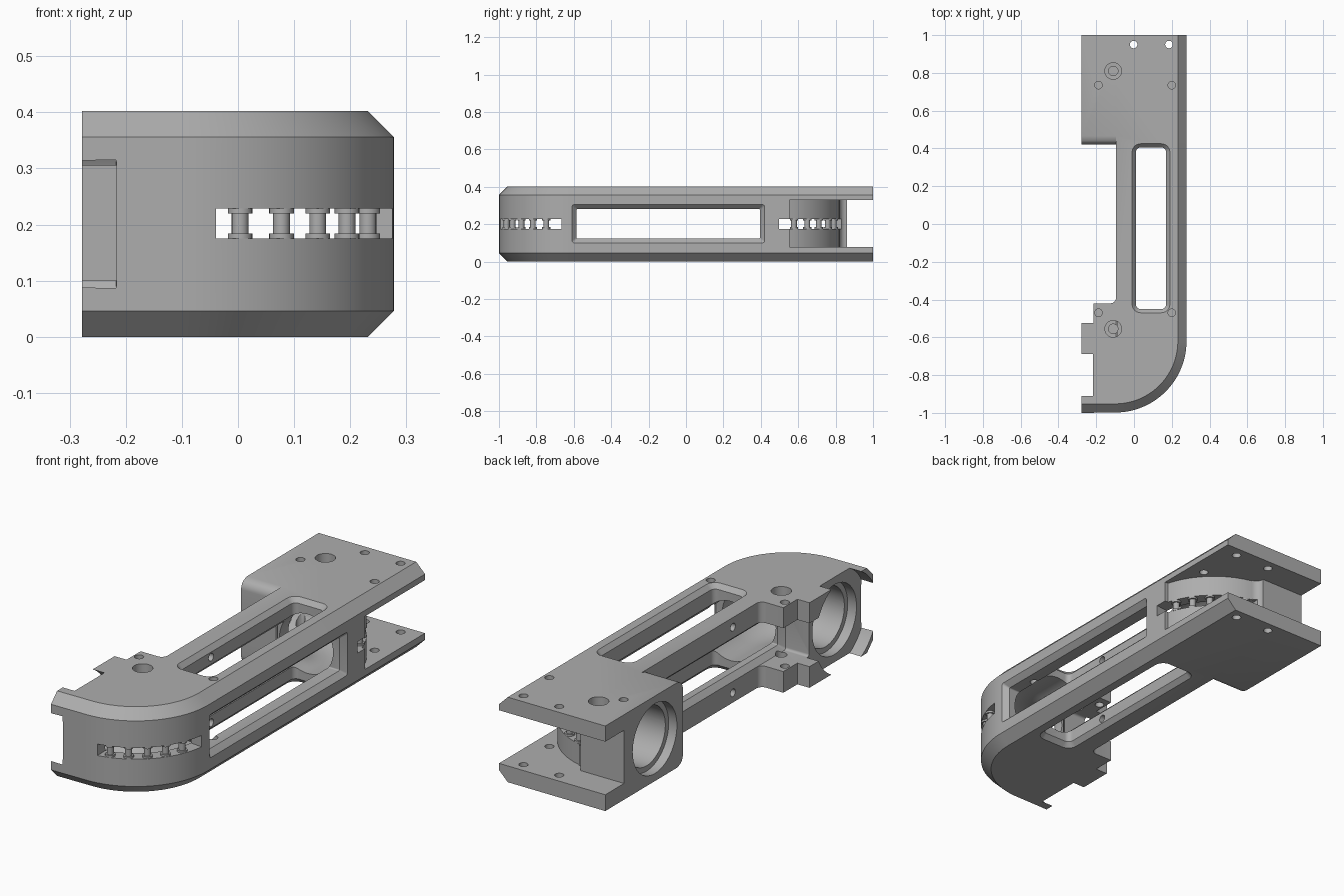
import bpy, bmesh
from math import sin, cos, pi, radians, sqrt
from mathutils import Vector

cube = bpy.data.objects.get("Cube")
if cube:
    bpy.data.objects.remove(cube, do_unlink=True)

grey = bpy.data.materials.new("machined grey")
grey.use_nodes = True
grey.diffuse_color = (0.42, 0.42, 0.42, 1)
grey.node_tree.nodes["Principled BSDF"].inputs["Base Color"].default_value = (0.42, 0.42, 0.42, 1)

H, MID = 0.402, 0.201             # body height and duct height
CX, FRONT, BACK = -0.10, -0.62, 0.45   # centres of the two bends
EDGE = 0.046                      # outer chamfer


def loft(name, rings):
    """Skin a closed solid over rings with equal point counts."""
    bm = bmesh.new()
    vs = [[bm.verts.new(p) for p in ring] for ring in rings]
    n = len(vs[0])
    for a, b in zip(vs, vs[1:]):
        for i in range(n):
            j = (i + 1) % n
            bm.faces.new((a[i], a[j], b[j], b[i]))
    bm.faces.new(vs[0])
    bm.faces.new(vs[-1])
    bmesh.ops.recalc_face_normals(bm, faces=bm.faces)
    mesh = bpy.data.meshes.new(name)
    bm.to_mesh(mesh)
    bm.free()
    mesh.materials.append(grey)
    obj = bpy.data.objects.new(name, mesh)
    bpy.context.collection.objects.link(obj)
    return obj


def prism(name, pts, z0, z1):
    return loft(name, [[(x, y, z) for x, y in pts] for z in (z0, z1)])


def arc(cx, cy, r, a0, a1, n):
    angles = [radians(a0 + (a1 - a0) * i / n) for i in range(n + 1)]
    return [(cx + r * cos(a), cy + r * sin(a)) for a in angles]


def turned(name, axis, u, v, steps, n=40):
    """Round solid along x or z; steps are (position, radius)."""
    rings = []
    for t, r in steps:
        circle = arc(u, v, r, 0, 360 - 360 / n, n - 1)
        rings.append([(t, a, b) if axis == "x" else (a, b, t) for a, b in circle])
    return loft(name, rings)


def rounded(u0, u1, v0, v1, r):
    return (arc(u1 - r, v1 - r, r, 0, 90, 6) + arc(u0 + r, v1 - r, r, 90, 180, 6)
            + arc(u0 + r, v0 + r, r, 180, 270, 6) + arc(u1 - r, v0 + r, r, 270, 360, 6))


def cut(body, cutter):
    mod = body.modifiers.new("cut", "BOOLEAN")
    mod.operation, mod.solver, mod.object = "DIFFERENCE", "EXACT", cutter
    bpy.context.view_layer.objects.active = body
    bpy.ops.object.modifier_apply(modifier=mod.name)
    bpy.data.objects.remove(cutter, do_unlink=True)


def smooth(obj):
    bpy.ops.object.select_all(action="DESELECT")
    obj.select_set(True)
    bpy.context.view_layer.objects.active = obj
    bpy.ops.object.shade_smooth_by_angle(angle=radians(28))


# Body: outline with a chamfered outer side and a rounded inner block edge
def outline(chamfer, roundoff):
    return ([(-0.278, 1), (-0.278, 0.42 + roundoff), (-0.095, 0.42 + roundoff)]
            + arc(-0.125, -0.39, 0.03, 0, -90, 6)
            + [(-0.215, -0.42), (-0.215, -0.525), (-0.278, -0.525), (-0.278, -1 + chamfer)]
            + arc(CX, FRONT, 0.378 - chamfer, -90, 0, 40)
            + [(0.278 - chamfer, 1)])


rings = []
levels = [i / 6 for i in range(7)]
for side, us in ((0, levels), (1, levels[::-1])):
    for u in us:
        z = H - u * EDGE if side else u * EDGE
        shape = outline(EDGE * (1 - u), EDGE * (1 - sqrt(1 - (1 - u) ** 2)))
        rings.append([(x, y, z) for x, y in shape])
body = loft("guide_body", rings)

# Rear pocket between the plates, following the round bend
bend = arc(CX, BACK, 0.375, 16, 80, 24)
fillet = arc(-0.01, 0.86, 0.04, 265, 180, 6)
pocket = ([(0.4, 0.553)] + bend + fillet
          + [(-0.4, 0.86), (-0.4, 1.1), (0.4, 1.1)])
cut(body, prism("pocket_cutter", pocket, 0.077, 0.328))

# U-shaped round duct through both bends
path = ([((-0.4, FRONT - 0.18), -90)]
        + [(p, -90 + 90 * i / 16) for i, p in enumerate(arc(CX, FRONT, 0.18, -90, 0, 16))]
        + [(p, 90 * i / 16) for i, p in enumerate(arc(CX, BACK, 0.18, 0, 90, 16))]
        + [((-0.4, BACK + 0.18), 90)])
duct = []
for (px, py), a in path:
    out = Vector((cos(radians(a)), sin(radians(a)), 0))
    duct.append([Vector((px, py, MID)) + out * c + Vector((0, 0, s))
                 for c, s in arc(0, 0, 0.14, 0, 352.5, 47)])
cut(body, loft("duct_cutter", duct))

# Duct mouths: seats and the clearance that shapes the front tabs
cut(body, turned("front_mouth", "x", FRONT - 0.18, MID,
                 [(-0.4, 0.23), (-0.217, 0.23), (-0.216, 0.165), (-0.17, 0.165)], 64))
cut(body, turned("rear_mouth", "x", BACK + 0.18, MID, [(-0.4, 0.165), (-0.235, 0.165)], 64))

# Long chamfered openings: top to bottom, and side to side
slot = []
for z, g in ((-0.05, 0.02), (0, 0.02), (0.022, 0), (H - 0.022, 0), (H, 0.02), (H + 0.05, 0.02)):
    slot.append([(x, y, z) for x, y in rounded(0.01 - g, 0.17 + g, -0.45 - g, 0.405 + g, 0.025 + g)])
cut(body, loft("slot_cutter", slot))
side = []
for x, g in ((-0.35, 0.024), (-0.095, 0.024), (-0.07, 0), (0.253, 0), (0.278, 0.024), (0.35, 0.024)):
    side.append([(x, y, z) for y, z in rounded(-0.585 - g, 0.396 + g, 0.124 - g, 0.281 + g, 0.006 + g / 4)])
cut(body, loft("side_cutter", side))

# Curved windows in both bends, each with a row of small spools
for place, cy, way in (("front", FRONT, -1), ("rear", BACK, 1)):
    window = arc(CX, cy, 0.45, way * 7, way * 82, 24) + arc(CX, cy, 0.28, way * 78, way * 7, 24)
    cut(body, prism("window_cutter", window, 0.175, 0.229))
    for i in range(5):
        a = radians(21 + 13 * i)
        spool = turned(f"{place}_spool_{i + 1}", "z", CX + 0.355 * cos(a), cy + way * 0.355 * sin(a),
                       [(0.174, 0.022), (0.184, 0.022), (0.184, 0.015),
                        (0.22, 0.015), (0.22, 0.022), (0.23, 0.022)], 20)
        smooth(spool)

# Screw holes, pin holes and rail cross holes
for y in (0.81, -0.555):
    cut(body, turned("screw_cutter", "z", -0.11, y,
                     [(0.05, 0.025), (0.3, 0.025), (0.301, 0.044), (0.5, 0.044)]))
for x in (-0.188, 0.2):
    for y in (0.735, -0.47):
        cut(body, turned("pin_cutter", "z", x, y, [(0.05, 0.02), (0.5, 0.02)], 24))
for x in (-0.002, 0.185):
    cut(body, turned("through_cutter", "z", x, 0.95, [(-0.1, 0.02), (0.5, 0.02)], 24))
for z in (0.046, 0.356):
    cut(body, turned("rail_cutter", "x", -0.215, z, [(-0.2, 0.018), (0.05, 0.018)], 24))

smooth(body)
